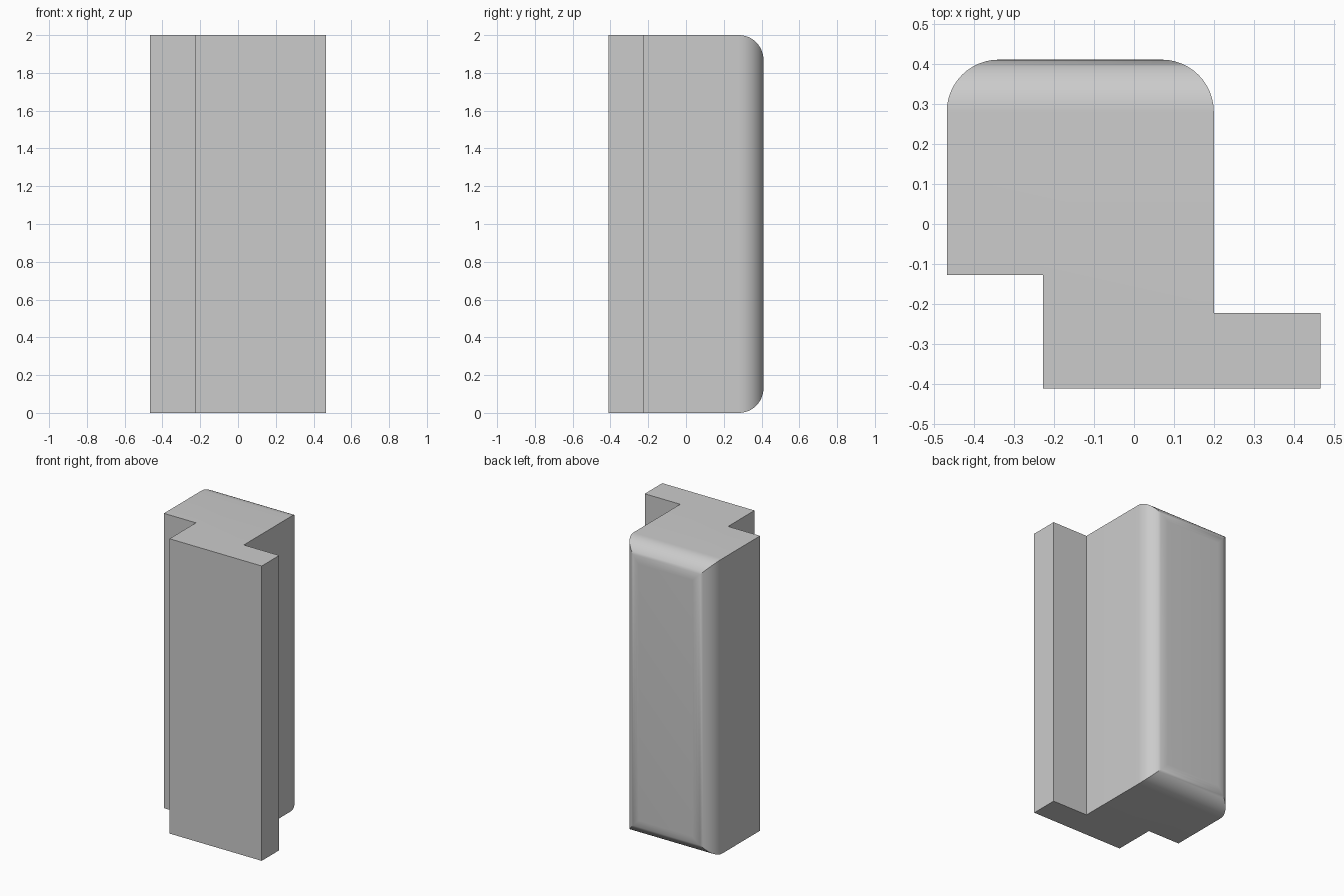
import bpy
import bmesh
import math

default = bpy.data.objects.get("Cube")
if default:
    bpy.data.objects.remove(default, do_unlink=True)

HEIGHT = 2.0
BACK = 0.41
ROUNDING = 0.13

# Plain grey finish
grey = bpy.data.materials.new("plain_grey")
grey.use_nodes = True
colour = (0.6, 0.6, 0.6, 1)
grey.diffuse_color = colour
grey.node_tree.nodes["Principled BSDF"].inputs["Base Color"].default_value = colour

# Stepped floor plan: rounded block at the back, offset flange at the front
plan = [(-0.227, -0.41), (0.465, -0.41), (0.465, -0.222), (0.199, -0.222),
        (0.199, BACK), (-0.467, BACK), (-0.467, -0.127), (-0.227, -0.127)]

bm = bmesh.new()
base = bm.faces.new([bm.verts.new((x, y, 0)) for x, y in plan])
raised = bmesh.ops.extrude_face_region(bm, geom=[base], use_keep_orig=True)
top_verts = [g for g in raised["geom"] if isinstance(g, bmesh.types.BMVert)]
bmesh.ops.translate(bm, verts=top_verts, vec=(0, 0, HEIGHT))
bmesh.ops.recalc_face_normals(bm, faces=bm.faces)

# Round the four edges that frame the back face
back_edges = [e for e in bm.edges if all(abs(v.co.y - BACK) < 0.001 for v in e.verts)]
bmesh.ops.bevel(bm, geom=back_edges, offset=ROUNDING, offset_type='OFFSET',
                segments=12, profile=0.5, affect='EDGES')
bmesh.ops.recalc_face_normals(bm, faces=bm.faces)

mesh = bpy.data.meshes.new("stepped_block")
bm.to_mesh(mesh)
bm.free()
mesh.materials.append(grey)
block = bpy.data.objects.new("stepped_block", mesh)
bpy.context.collection.objects.link(block)

# Smooth the rounding, keep the square edges crisp
bpy.context.view_layer.objects.active = block
block.select_set(True)
bpy.ops.object.shade_smooth_by_angle(angle=math.radians(30))
